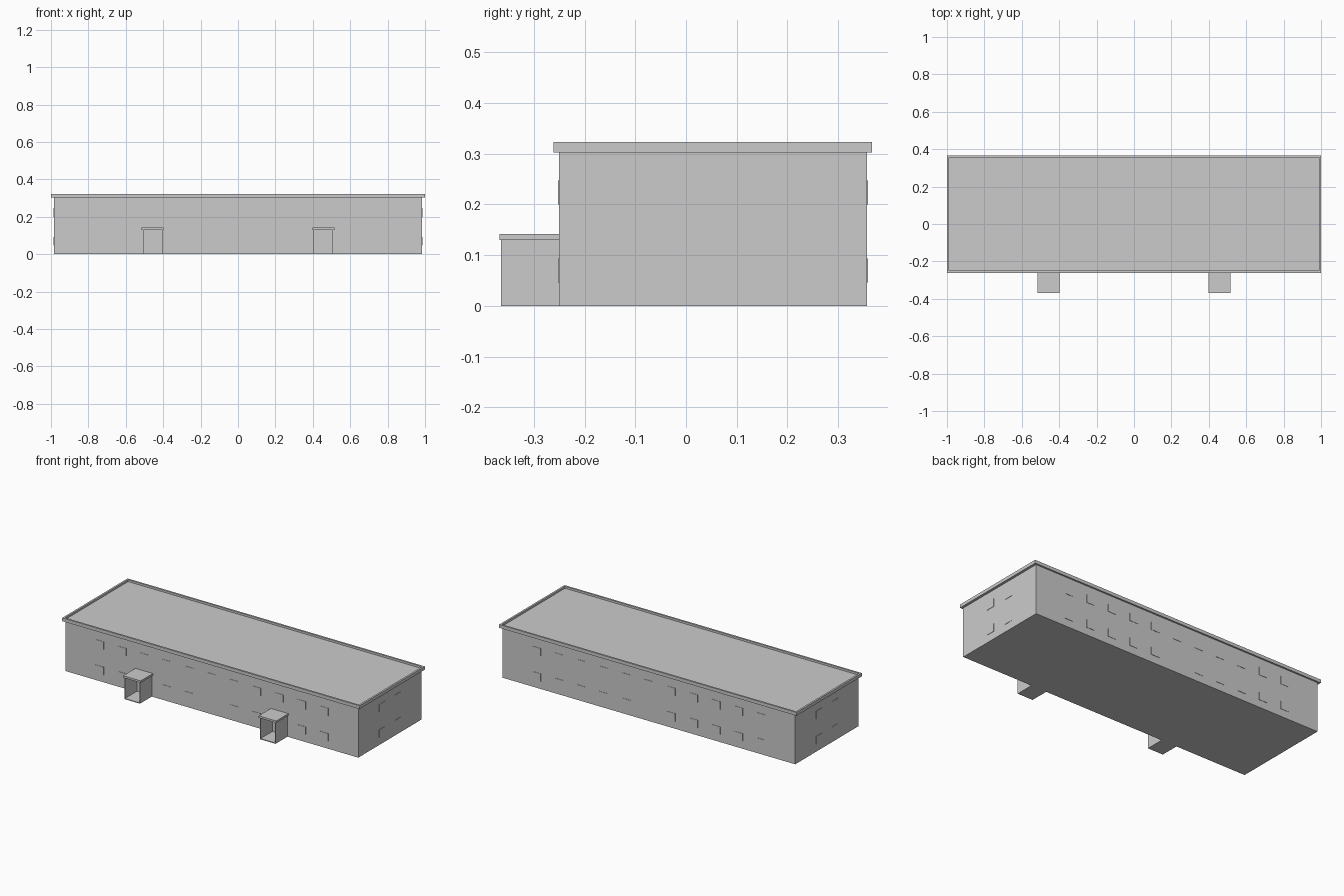
import bpy, bmesh
from mathutils import Vector

if "Cube" in bpy.data.objects:
    bpy.data.objects.remove(bpy.data.objects["Cube"])


def add_box(bm, x0, x1, y0, y1, z0, z1):
    verts = bmesh.ops.create_cube(bm, size=1)["verts"]
    for v in verts:
        v.co = Vector(((x0 + x1) / 2 + v.co.x * (x1 - x0),
                       (y0 + y1) / 2 + v.co.y * (y1 - y0),
                       (z0 + z1) / 2 + v.co.z * (z1 - z0)))


def finish(name, bm):
    me = bpy.data.meshes.new(name)
    bm.to_mesh(me)
    bm.free()
    ob = bpy.data.objects.new(name, me)
    bpy.context.collection.objects.link(ob)
    return ob


def boxes(name, *specs):
    bm = bmesh.new()
    for s in specs:
        add_box(bm, *s)
    return finish(name, bm)


# Main dimensions
WX, Y0, Y1 = 0.985, -0.251, 0.357
WALL_TOP, ROOF_TOP = 0.303, 0.323

# Main block
boxes("building_body", (-WX, WX, Y0, Y1, 0, WALL_TOP))

# Overhanging roof slab with a sunken top that leaves a parapet rim
bm = bmesh.new()
add_box(bm, -1, 1, Y0 - 0.01, Y1 + 0.01, WALL_TOP, ROOF_TOP)
bm.faces.ensure_lookup_table()
top = max(bm.faces, key=lambda f: f.calc_center_median().z)
bmesh.ops.inset_region(bm, faces=[top], thickness=0.016)
rim = bmesh.ops.extrude_discrete_faces(bm, faces=[top])["faces"]
bmesh.ops.translate(bm, verts=rim[0].verts, vec=(0, 0, -0.012))
finish("roof_with_parapet", bm)

# Windows: thin raised panels in two rows
STEP, HALF, OUT, IN = 0.151, 0.028, 0.002, 0.004
ROWS = ((0.046, 0.093), (0.2, 0.247))
front, back, sides = [], [], []
for row, (z0, z1) in enumerate(ROWS):
    for i in range(-5, 6):
        x = i * STEP
        if row == 1 or i != 0:
            back.append((x - HALF, x + HALF, Y1 - IN, Y1 + OUT, z0, z1))
        if row == 1 or i not in (-3, 0, 3):      # porches replace two windows
            front.append((x - HALF, x + HALF, Y0 - OUT, Y0 + IN, z0, z1))
    for s in (-1, 1):
        y = (Y0 + Y1) / 2 + s * STEP / 2
        sides.append((WX - IN, WX + OUT, y - HALF, y + HALF, z0, z1))
        sides.append((-WX - OUT, -WX + IN, y - HALF, y + HALF, z0, z1))
boxes("front_windows", *front)
boxes("back_windows", *back)
boxes("side_windows", *sides)

# Entrance porches: floor, two thin side walls, flat roof, open front
for side, cx in (("left", -0.456), ("right", 0.456)):
    w, t, yf = 0.052, 0.003, -0.365
    boxes(side + "_porch_floor", (cx - w, cx + w, yf, Y0, 0, 0.005))
    boxes(side + "_porch_walls",
          (cx - w, cx - w + t, yf, Y0, 0.005, 0.13),
          (cx + w - t, cx + w, yf, Y0, 0.005, 0.13))
    boxes(side + "_porch_roof", (cx - 0.059, cx + 0.059, -0.368, Y0, 0.13, 0.142))
